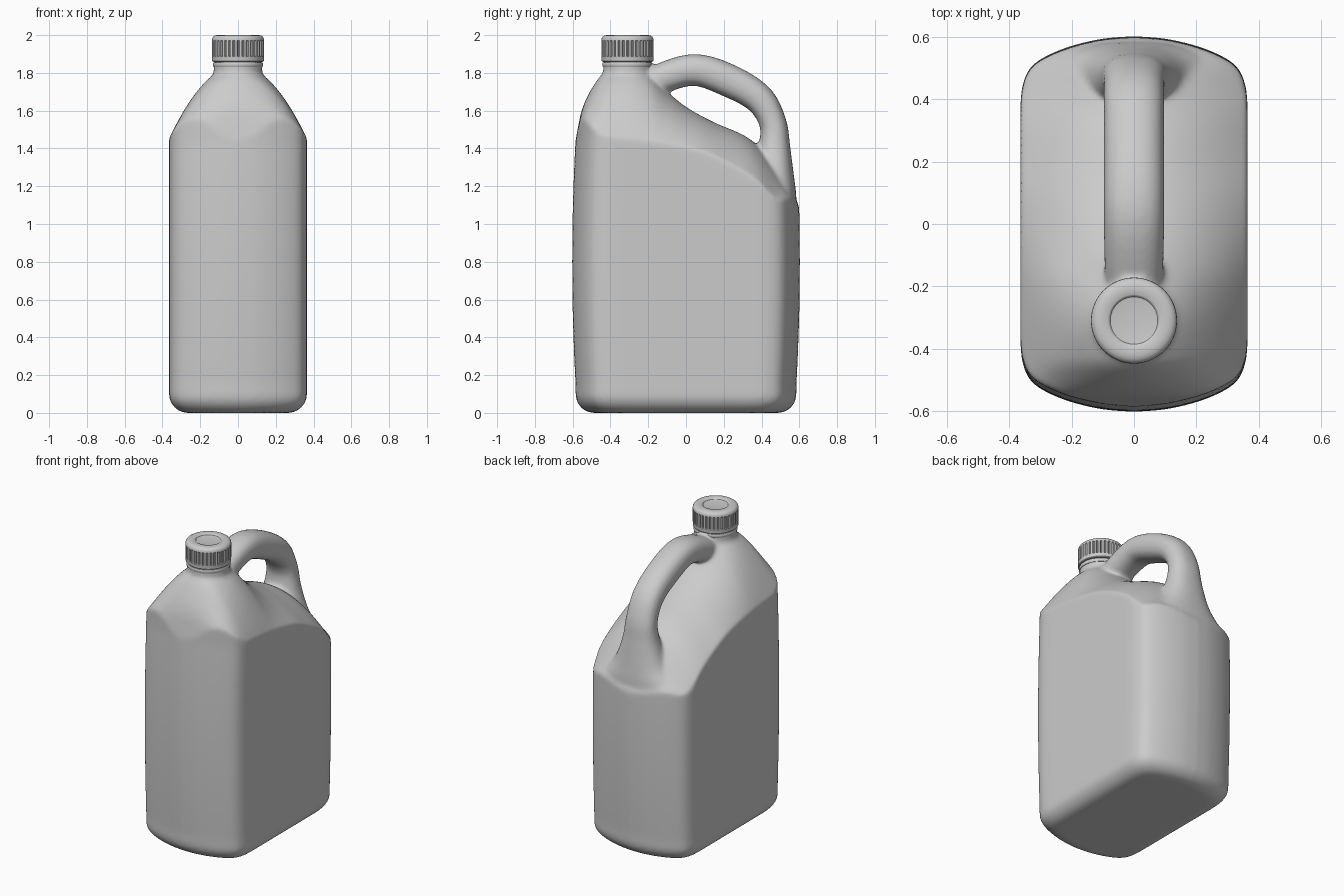
import bpy, bmesh, math
from mathutils import Vector

if "Cube" in bpy.data.objects:
    bpy.data.objects.remove(bpy.data.objects["Cube"])


def spline(keys, t):
    """Smooth value through keys (t, v); clamped at both ends."""
    if t <= keys[0][0]:
        return keys[0][1]
    if t >= keys[-1][0]:
        return keys[-1][1]
    i = max(k for k in range(len(keys) - 1) if keys[k][0] <= t)

    def slope(k):
        a, b = keys[max(k - 1, 0)], keys[min(k + 1, len(keys) - 1)]
        return (b[1] - a[1]) / (b[0] - a[0])
    (t0, v0), (t1, v1) = keys[i], keys[i + 1]
    h = t1 - t0
    u = (t - t0) / h
    return ((2*u**3 - 3*u**2 + 1) * v0 + (u**3 - 2*u**2 + u) * h * slope(i)
            + (3*u**2 - 2*u**3) * v1 + (u**3 - u**2) * h * slope(i + 1))


def resample(points, n):
    """n + 1 smooth samples through a list of tuples."""
    axes = [[(i, p[a]) for i, p in enumerate(points)] for a in range(len(points[0]))]
    return [[spline(ax, j * (len(points) - 1) / n) for ax in axes] for j in range(n + 1)]


def loft(bm, rings):
    """Skin closed rings and cap both ends."""
    loops = [[bm.verts.new(p) for p in r] for r in rings]
    n = len(loops[0])
    for a, b in zip(loops, loops[1:]):
        for i in range(n):
            bm.faces.new((a[i], a[(i + 1) % n], b[(i + 1) % n], b[i]))
    bm.faces.new(loops[0])
    bm.faces.new(loops[-1])


def finish(bm, name):
    bmesh.ops.recalc_face_normals(bm, faces=bm.faces[:])
    me = bpy.data.meshes.new(name)
    bm.to_mesh(me)
    bm.free()
    ob = bpy.data.objects.new(name, me)
    bpy.context.collection.objects.link(ob)
    return ob


NECK_Y = -0.31


def circle(r, z, n=64):
    return [(r * math.cos(2*math.pi*i/n), NECK_Y + r * math.sin(2*math.pi*i/n), z)
            for i in range(n)]


# Plan outline: one quarter, mirrored to four
quarter = resample([(.365, 0), (.365, .13), (.365, .27), (.364, .39), (.355, .455), (.33, .505),
                    (.28, .54), (.2, .572), (.1, .595), (0, .603)], 40)
half = quarter + [[-x, y] for x, y in quarter[-2::-1]]
outline = half + [[x, -y] for x, y in half[-2:0:-1]]

# Shoulder line along the sides, and centre ridge, as heights over y
shoulder = [(-.58, 1.46), (-.25, 1.445), (.07, 1.39), (.254, 1.31), (.386, 1.225),
            (.49, 1.105), (.55, 1.07)]
ridge = [(-.603, 1.44), (-.57, 1.6), (-.5, 1.74), (-.44, 1.805), (-.31, 1.84), (-.2, 1.8),
         (-.1, 1.7), (0, 1.62), (.15, 1.54), (.34, 1.455), (.45, 1.35), (.55, 1.2), (.61, 1.08)]


def top(x, y):
    s = spline(shoulder, y)
    return s + (spline(ridge, y) - s) * (1 - min(1, abs(x) / .365) ** 2)


def taper(x, y, z):
    k = 1 - .03 * min(1, ((z - .8) / .65) ** 2)
    return (x, y * k, z)


# Body: rounded base, walls, domed shoulder
bm = bmesh.new()
rings = []
for i in range(9):
    a = math.pi / 2 * i / 8
    d, z = .1 * (1 - math.sin(a)), .1 * (1 - math.cos(a))
    rings.append([taper(x * (1 - d / .365), y * (1 - d / .603), z) for x, y in outline])
for i in range(1, 25):
    rings.append([taper(x, y, .1 + (top(x, y) - .1) * i / 24) for x, y in outline])
for i in range(1, 50):
    s = 1 - i / 50
    rings.append([taper(x * s, y * s, top(x * s, y * s)) for x, y in outline])
loft(bm, rings)

# Neck
loft(bm, [circle(.15, 1.6), circle(.135, 1.78), circle(.128, 1.81), circle(.128, 1.87)])

# Handle: (y, z, half thickness, half width), flaring into the back wall
path = resample([(-.27, 1.7, .07, .09), (-.12, 1.775, .08, .095), (.05, 1.815, .084, .097),
                 (.225, 1.76, .087, .097), (.385, 1.665, .08, .097), (.46, 1.535, .072, .1),
                 (.468, 1.4, .085, .12), (.46, 1.25, .113, .18), (.455, 1.12, .13, .29),
                 (.44, .98, .13, .31)], 54)
rings = []
for i, (y, z, t, w) in enumerate(path):
    a, b = path[max(i - 1, 0)], path[min(i + 1, len(path) - 1)]
    n = Vector((0, a[1] - b[1], b[0] - a[0])).normalized()
    ring = []
    for j in range(40):
        c, s = math.cos(2 * math.pi * j / 40), math.sin(2 * math.pi * j / 40)
        u = math.copysign(abs(c) ** .85, c) * w
        v = math.copysign(abs(s) ** .85, s) * t
        ring.append(Vector((u, y, z)) + n * v)
    rings.append(ring)
loft(bm, rings)

# Fuse the shell and soften every join
jug = finish(bm, "jug_body")
fuse = jug.modifiers.new("fuse", 'REMESH')
fuse.mode = 'VOXEL'
fuse.voxel_size = .012
fuse.use_smooth_shade = True
soft = jug.modifiers.new("soften", 'SMOOTH')
soft.factor = .5
soft.iterations = 9

# Collar ring under the cap
bm = bmesh.new()
loft(bm, [circle(r, z) for r, z in [(.12, 1.83), (.13, 1.832), (.133, 1.838), (.133, 1.85),
                                    (.13, 1.855), (.12, 1.857)]])
collar = finish(bm, "neck_collar")

# Screw cap with grip slots
bm = bmesh.new()
SLOTS, SEG = 36, 6
profile = [(.125, 1.858, 0), (.134, 1.86, 0), (.137, 1.864, 0), (.137, 1.884, 0), (.138, 1.888, 0),
           (.138, 1.89, 1), (.138, 1.968, 1), (.138, 1.972, 0), (.137, 1.982, 0), (.132, 1.991, 0),
           (.123, 1.997, 0), (.11, 2, 0), (.083, 2, 0), (.08, 1.998, 0), (.076, 1.993, 0),
           (.072, 1.992, 0), (.01, 1.992, 0)]
rings = []
for r, z, grip in profile:
    ring = []
    for i in range(SLOTS * SEG):
        a = 2 * math.pi * i / (SLOTS * SEG)
        q = r - (.008 if grip and i % SEG in (0, 1) else 0)
        ring.append((q * math.cos(a), NECK_Y + q * math.sin(a), z))
    rings.append(ring)
loft(bm, rings)
cap = finish(bm, "screw_cap")

for ob in (collar, cap):
    bpy.ops.object.select_all(action='DESELECT')
    ob.select_set(True)
    bpy.context.view_layer.objects.active = ob
    bpy.ops.object.shade_smooth_by_angle(angle=math.radians(35))
